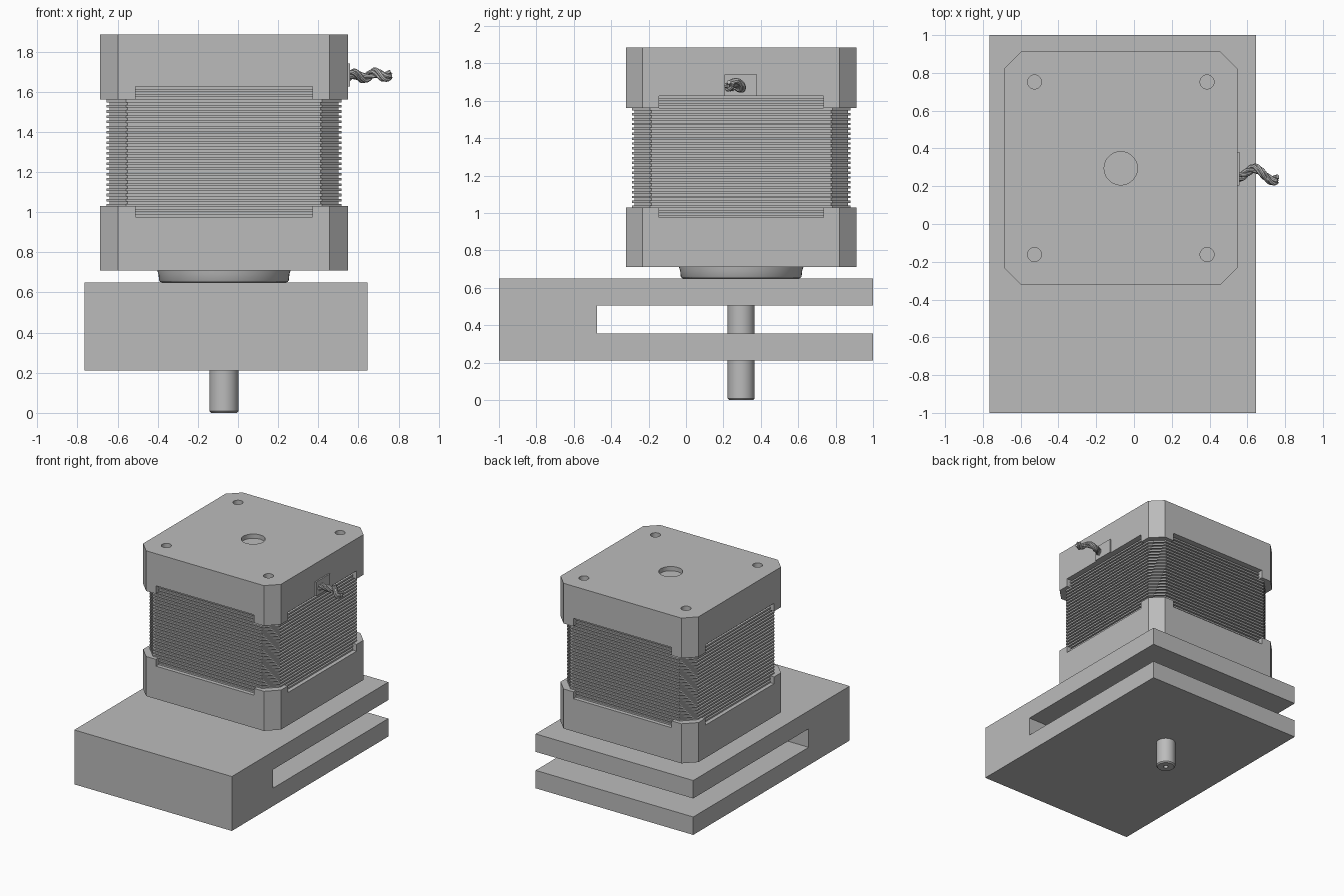
import bpy, bmesh, math
from mathutils import Vector, Matrix

cube = bpy.data.objects.get("Cube")
if cube:
    bpy.data.objects.remove(cube, do_unlink=True)

CX, CY = -0.07, 0.295          # motor axis
grey = bpy.data.materials.new("plain_grey")
grey.use_nodes = True
grey.diffuse_color = (0.5, 0.5, 0.5, 1)
grey.node_tree.nodes["Principled BSDF"].inputs["Base Color"].default_value = (0.5, 0.5, 0.5, 1)


def finish(name, bm, smooth=False):
    bmesh.ops.recalc_face_normals(bm, faces=bm.faces)
    mesh = bpy.data.meshes.new(name)
    bm.to_mesh(mesh)
    bm.free()
    mesh.materials.append(grey)
    ob = bpy.data.objects.new(name, mesh)
    bpy.context.collection.objects.link(ob)
    if smooth:
        activate(ob)
        bpy.ops.object.shade_smooth_by_angle(angle=math.radians(30))
    return ob


def activate(ob):
    bpy.ops.object.select_all(action='DESELECT')
    ob.select_set(True)
    bpy.context.view_layer.objects.active = ob


def loft(name, rings, smooth=False):
    """Join closed rings of points with quads and cap both ends."""
    bm = bmesh.new()
    loops = [[bm.verts.new(p) for p in ring] for ring in rings]
    for a, b in zip(loops, loops[1:]):
        for i in range(len(a)):
            j = (i + 1) % len(a)
            bm.faces.new((a[i], a[j], b[j], b[i]))
    bm.faces.new(loops[0])
    bm.faces.new(loops[-1])
    return finish(name, bm, smooth)


def octagon(half, cut, z):
    """Square ring around the motor axis with clipped corners."""
    pts, s = [], half - cut
    for k in range(4):
        rot = Matrix.Rotation(k * math.pi / 2, 2)
        pts += [rot @ Vector((half, -s)), rot @ Vector((half, s))]
    return [(CX + p.x, CY + p.y, z) for p in pts]


def turned(name, profile, x=CX, y=CY, n=48):
    """Lathe part from (radius, height) pairs."""
    rings = [[(x + r * math.cos(2 * math.pi * i / n), y + r * math.sin(2 * math.pi * i / n), z)
              for i in range(n)] for r, z in profile]
    return loft(name, rings, True)


def box(name, lo, hi):
    bm = bmesh.new()
    bmesh.ops.create_cube(bm, size=1)
    for v in bm.verts:
        v.co = [(a + b) / 2 + c * (b - a) for a, b, c in zip(lo, hi, v.co)]
    return finish(name, bm)


def cut(ob, cutters):
    for c in cutters:
        mod = ob.modifiers.new("cut", 'BOOLEAN')
        mod.operation, mod.solver, mod.object = 'DIFFERENCE', 'EXACT', c
        activate(ob)
        bpy.ops.object.modifier_apply(modifier=mod.name)
        bpy.data.objects.remove(c, do_unlink=True)


def notches(z0, z1):
    """Cutters for the shallow recess on all four sides."""
    out = []
    for dx, dy in ((1, 0), (-1, 0), (0, 1), (0, -1)):
        wx, wy = (0.06, 0.44) if dx else (0.44, 0.06)
        x, y = CX + dx * 0.62, CY + dy * 0.62
        out.append(box("notch_cutter", (x - wx, y - wy, z0), (x + wx, y + wy, z1)))
    return out


# Slotted base block: two plates joined at the front, as one U profile
profile = [(-1, 0.21), (1, 0.21), (1, 0.355), (-0.475, 0.355),
           (-0.475, 0.505), (1, 0.505), (1, 0.65), (-1, 0.65)]
loft("slotted_base", [[(x, y, z) for y, z in profile] for x in (-0.765, 0.645)])

# End caps with clipped corners and recesses
lower = loft("lower_cap", [octagon(0.617, 0.09, z) for z in (0.71, 1.03)])
cut(lower, notches(0.975, 1.1))
upper = loft("upper_cap", [octagon(0.617, 0.09, z) for z in (1.56, 1.885)])
holes = [turned("hole_cutter", [(0.037, 1.83), (0.037, 1.95)], CX + sx * 0.457, CY + sy * 0.457, 32)
         for sx in (-1, 1) for sy in (-1, 1)]
holes.append(turned("hole_cutter", [(0.088, 1.85), (0.088, 1.95)]))
cut(upper, notches(1.5, 1.625) + holes)

# Laminated stack: alternating wide and narrow layers
layers, step = [], 0.026
for i in range(25):
    z = 0.975 + i * step
    layers += [octagon(0.585, 0.097, z), octagon(0.585, 0.097, z + step / 2),
               octagon(0.57, 0.09, z + step / 2), octagon(0.57, 0.09, z + step)]
loft("laminated_stack", layers)

# Pilot boss under the motor, and the drive shaft with a centre drilling
turned("pilot_boss", [(0.31, 0.65), (0.318, 0.653), (0.323, 0.66), (0.326, 0.69), (0.332, 0.71), (0.332, 0.72)], n=64)
turned("drive_shaft", [(0.012, 0.03), (0.018, 0), (0.064, 0), (0.0725, 0.009), (0.0725, 0.72)])

# Wire outlet plate
box("wire_outlet", (0.53, 0.205, 1.625), (0.558, 0.38, 1.74))

# Twisted wires along a wavy path
for k in range(4):
    curve = bpy.data.curves.new("wire", 'CURVE')
    curve.dimensions = '3D'
    curve.bevel_depth, curve.bevel_resolution, curve.use_fill_caps = 0.011, 2, True
    spline = curve.splines.new('POLY')
    count = 40
    spline.points.add(count - 1)
    for i, p in enumerate(spline.points):
        t = i / (count - 1)
        a = 2 * math.pi * (k / 4 + 1.6 * t)
        bend = math.sin(2 * math.pi * (1.15 * t - 0.25))
        p.co = (0.55 + 0.21 * t, 0.275 - 0.02 * t + 0.028 * bend + 0.016 * math.cos(a),
                1.675 + 0.012 * math.sin(4 * math.pi * t) + 0.012 * t + 0.016 * math.sin(a), 1)
    curve.materials.append(grey)
    wire = bpy.data.objects.new(f"wire_{k + 1}", curve)
    bpy.context.collection.objects.link(wire)
    activate(wire)
    bpy.ops.object.convert(target='MESH')
    bpy.ops.object.shade_smooth_by_angle(angle=math.radians(40))
